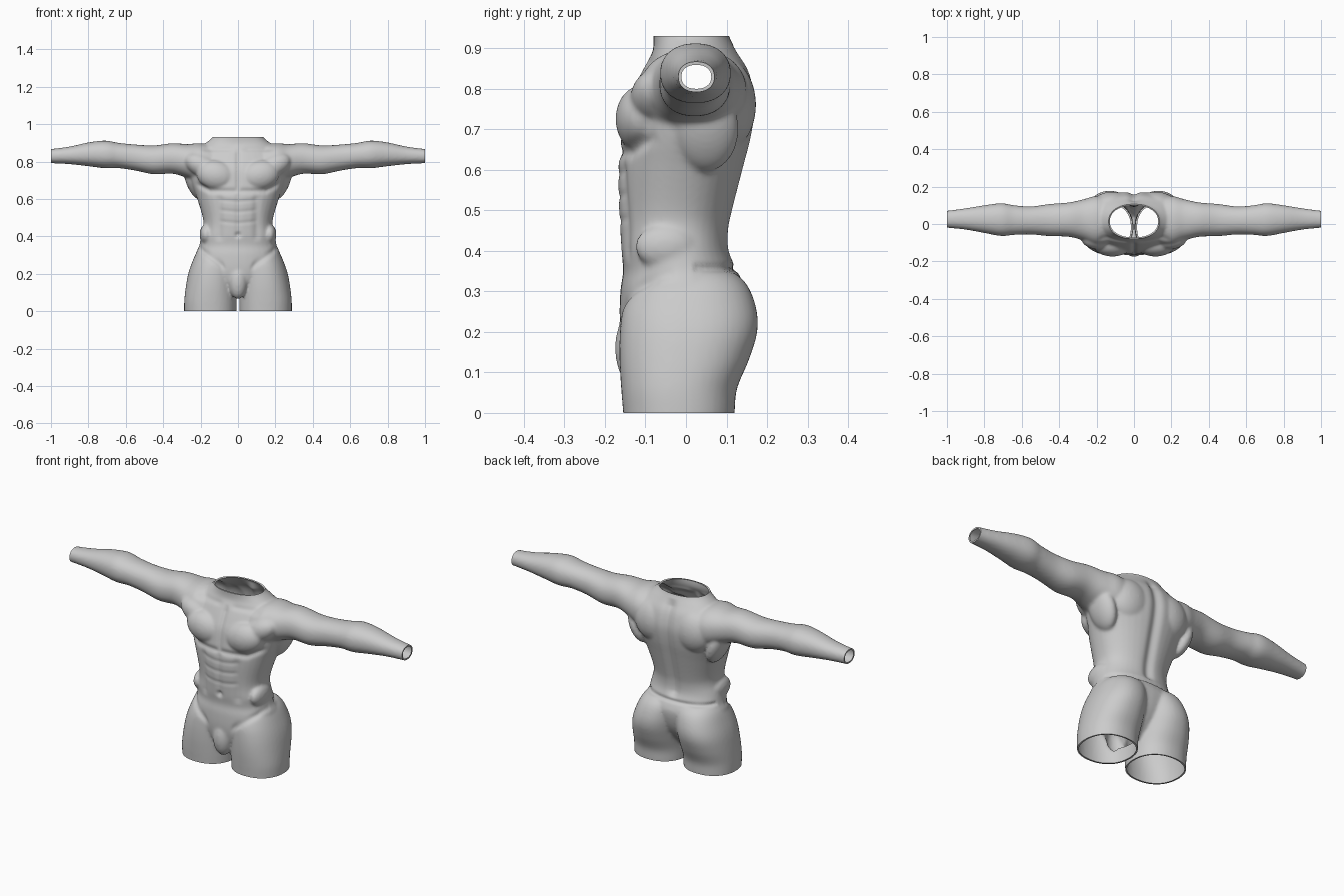
import bpy, bmesh, math
from mathutils import Vector

if "Cube" in bpy.data.objects:
    bpy.data.objects.remove(bpy.data.objects["Cube"])

skin = bpy.data.materials.new("light grey")
skin.diffuse_color = (0.6, 0.6, 0.6, 1)
skin.use_nodes = True
skin.node_tree.nodes["Principled BSDF"].inputs["Base Color"].default_value = skin.diffuse_color
N = 40
bm = bmesh.new()


def loft(rings):
    """Closed skin through a list of point rings."""
    vs = [[bm.verts.new(p) for p in ring] for ring in rings]
    for a, b in zip(vs, vs[1:]):
        for i in range(N):
            j = (i + 1) % N
            bm.faces.new((a[i], a[j], b[j], b[i]))
    bm.faces.new(vs[0][::-1])
    bm.faces.new(vs[-1])


def spline(rows, steps=5):
    """Smooth in-between rows (Catmull-Rom)."""
    out = []
    for i in range(len(rows) - 1):
        p = [rows[max(i - 1, 0)], rows[i], rows[i + 1], rows[min(i + 2, len(rows) - 1)]]
        for s in range(steps):
            t = s / steps
            out.append([0.5 * (2 * b + (c - a) * t + (2 * a - 5 * b + 4 * c - d) * t * t
                               + (3 * b - a - 3 * c + d) * t ** 3) for a, b, c, d in zip(*p)])
    return out + [list(rows[-1])]


def oval(cu, ru, v0, v1, e=2.2):
    """Rounded section: centre and radius in u, extent v0..v1 in v."""
    pts = []
    for i in range(N):
        t = 2 * math.pi * i / N
        c, s = math.cos(t), math.sin(t)
        pts.append((cu + ru * math.copysign(abs(c) ** (2 / e), c),
                    (v0 + v1) / 2 + (v1 - v0) / 2 * math.copysign(abs(s) ** (2 / e), s)))
    return pts


def ball(c, r, tilt=0):
    res = bmesh.ops.create_uvsphere(bm, u_segments=28, v_segments=18, radius=1)
    for v in res["verts"]:
        x, y, z = v.co.x * r[0], v.co.y * r[1], v.co.z * r[2]
        x, z = x * math.cos(tilt) - z * math.sin(tilt), x * math.sin(tilt) + z * math.cos(tilt)
        v.co = Vector((x, y, z)) + Vector(c)


# trunk: z, half width, front y, back y
trunk = [(0.09, 0.07, -0.11, 0.04), (0.15, 0.14, -0.15, 0.09), (0.22, 0.21, -0.163, 0.13),
         (0.30, 0.226, -0.162, 0.145), (0.35, 0.207, -0.155, 0.127), (0.40, 0.198, -0.160, 0.108),
         (0.45, 0.185, -0.163, 0.107), (0.50, 0.188, -0.166, 0.117), (0.60, 0.218, -0.168, 0.142),
         (0.68, 0.248, -0.160, 0.162), (0.75, 0.265, -0.150, 0.172), (0.80, 0.262, -0.130, 0.168),
         (0.85, 0.235, -0.105, 0.153), (0.89, 0.185, -0.083, 0.128), (0.93, 0.135, -0.080, 0.106),
         (0.97, 0.12, -0.085, 0.10)]
loft([[(x, y, z) for x, y in oval(0, a, f, b)] for z, a, f, b in spline(trunk)])

# thighs: z, centre x, half width, front y, back y
thigh = [(-0.05, 0.148, 0.138, -0.152, 0.115), (0.0, 0.148, 0.140, -0.155, 0.12),
         (0.06, 0.147, 0.140, -0.160, 0.126), (0.13, 0.142, 0.137, -0.164, 0.155),
         (0.20, 0.134, 0.132, -0.163, 0.176), (0.26, 0.122, 0.124, -0.155, 0.173),
         (0.32, 0.108, 0.110, -0.130, 0.148), (0.36, 0.10, 0.08, -0.09, 0.10)]
# arms: x, front y, back y, bottom z, top z
arm = [(0.10, -0.10, 0.14, 0.69, 0.88), (0.20, -0.115, 0.150, 0.685, 0.898),
       (0.27, -0.088, 0.132, 0.712, 0.893), (0.35, -0.068, 0.115, 0.735, 0.898),
       (0.45, -0.065, 0.107, 0.732, 0.886), (0.55, -0.056, 0.094, 0.752, 0.891),
       (0.64, -0.058, 0.100, 0.765, 0.900), (0.71, -0.064, 0.111, 0.764, 0.912),
       (0.80, -0.048, 0.100, 0.775, 0.902), (0.90, -0.030, 0.084, 0.786, 0.880),
       (1.0, -0.020, 0.071, 0.791, 0.867), (1.05, -0.018, 0.070, 0.792, 0.865)]
for s in (-1, 1):
    loft([[(s * x, y, z) for x, y in oval(c, a, f, b)] for z, c, a, f, b in spline(thigh)])
    loft([[(s * x, y, z) for y, z in oval((f + b) / 2, (b - f) / 2, lo, hi)]
          for x, f, b, lo, hi in spline(arm)])
    # chest plates, shoulder caps, back wings and side muscles
    ball((s * 0.115, -0.108, 0.725), (0.108, 0.066, 0.082), s * 0.25)
    ball((s * 0.185, -0.075, 0.775), (0.105, 0.062, 0.062), s * 0.45)
    ball((s * 0.115, 0.095, 0.76), (0.115, 0.078, 0.115))
    ball((s * 0.235, 0.05, 0.70), (0.045, 0.08, 0.11), s * -0.35)
    ball((s * 0.17, -0.05, 0.41), (0.035, 0.075, 0.055))
# lower front bulge
ball((0, -0.125, 0.16), (0.052, 0.05, 0.095))
bmesh.ops.recalc_face_normals(bm, faces=bm.faces)

mesh = bpy.data.meshes.new("torso")
bm.to_mesh(mesh)
bm.free()
body = bpy.data.objects.new("torso", mesh)
bpy.context.collection.objects.link(body)
bpy.context.view_layer.objects.active = body
body.select_set(True)

# fuse all the volumes into one skin
fuse = body.modifiers.new("fuse", "REMESH")
fuse.mode = "VOXEL"
fuse.voxel_size = 0.0075
relax = body.modifiers.new("relax", "SMOOTH")
relax.factor = 0.5
relax.iterations = 7
for m in ("fuse", "relax"):
    bpy.ops.object.modifier_apply(modifier=m)


def bump(d, w):
    return math.exp(-(d / w) ** 2)


def ramp(v, lo, hi, soft=0.03):
    """1 between lo and hi, fading outside."""
    return max(0, min(1, (v - lo) / soft + 1, (hi - v) / soft + 1))


def carve(p, n):
    """Depth of the muscle grooves at a point."""
    x, y, z = abs(p.x), p.y, p.z
    d = 0
    if n.y < -0.1 and y < -0.03:
        d += 0.008 * bump(x, 0.012) * ramp(z, 0.66, 0.84)              # breastbone
        d += 0.005 * bump(x, 0.014) * ramp(z, 0.44, 0.62)              # belly midline
        d += 0.006 * bump(x - 0.10, 0.02) * ramp(z, 0.40, 0.60)        # belly sides
        for row in (0.47, 0.53, 0.585):
            d += 0.003 * bump(z - row - 0.1 * x, 0.01) * ramp(x, 0, 0.08)
        d += 0.008 * bump(z - 0.642 - 0.5 * max(0, x - 0.15), 0.014) * ramp(x, 0.02, 0.20)  # under chest
        d += 0.007 * bump(z - 0.24 - 0.75 * (x - 0.08), 0.018) * ramp(x, 0.09, 0.19)        # hip crease
        d += 0.014 * bump(math.hypot(x, z - 0.408), 0.014)             # navel
        d += 0.004 * bump(z - 0.865, 0.012) * ramp(x, 0.05, 0.17)      # collar bone
    if n.y > 0.1 and y > 0.02:
        d += 0.014 * bump(x, 0.026) * ramp(z, 0.40, 0.88)              # spine
        d += 0.008 * bump(z - 0.358, 0.009) * ramp(x, 0, 0.19)         # waistline
    return d


# grooves, then open the neck, wrists and thighs
bm = bmesh.new()
bm.from_mesh(body.data)
bm.normal_update()
moves = [(v, v.normal * carve(v.co, v.normal)) for v in bm.verts]
for v, off in moves:
    v.co -= off
for co, no in (((0, 0, 0), (0, 0, -1)), ((0, 0, 0.93), (0, 0, 1)),
               ((1, 0, 0), (1, 0, 0)), ((-1, 0, 0), (-1, 0, 0))):
    bmesh.ops.bisect_plane(bm, geom=bm.verts[:] + bm.edges[:] + bm.faces[:],
                           plane_co=co, plane_no=no, clear_outer=True)
bm.to_mesh(body.data)
bm.free()

# thin turned-in rim at each opening
rim = body.modifiers.new("rim", "SOLIDIFY")
rim.thickness = 0.008
rim.offset = -1
rim.use_rim_only = True
bpy.ops.object.modifier_apply(modifier="rim")
body.data.materials.clear()
body.data.materials.append(skin)
for f in body.data.polygons:
    f.material_index = 0
bpy.ops.object.shade_smooth_by_angle(angle=math.radians(50))
